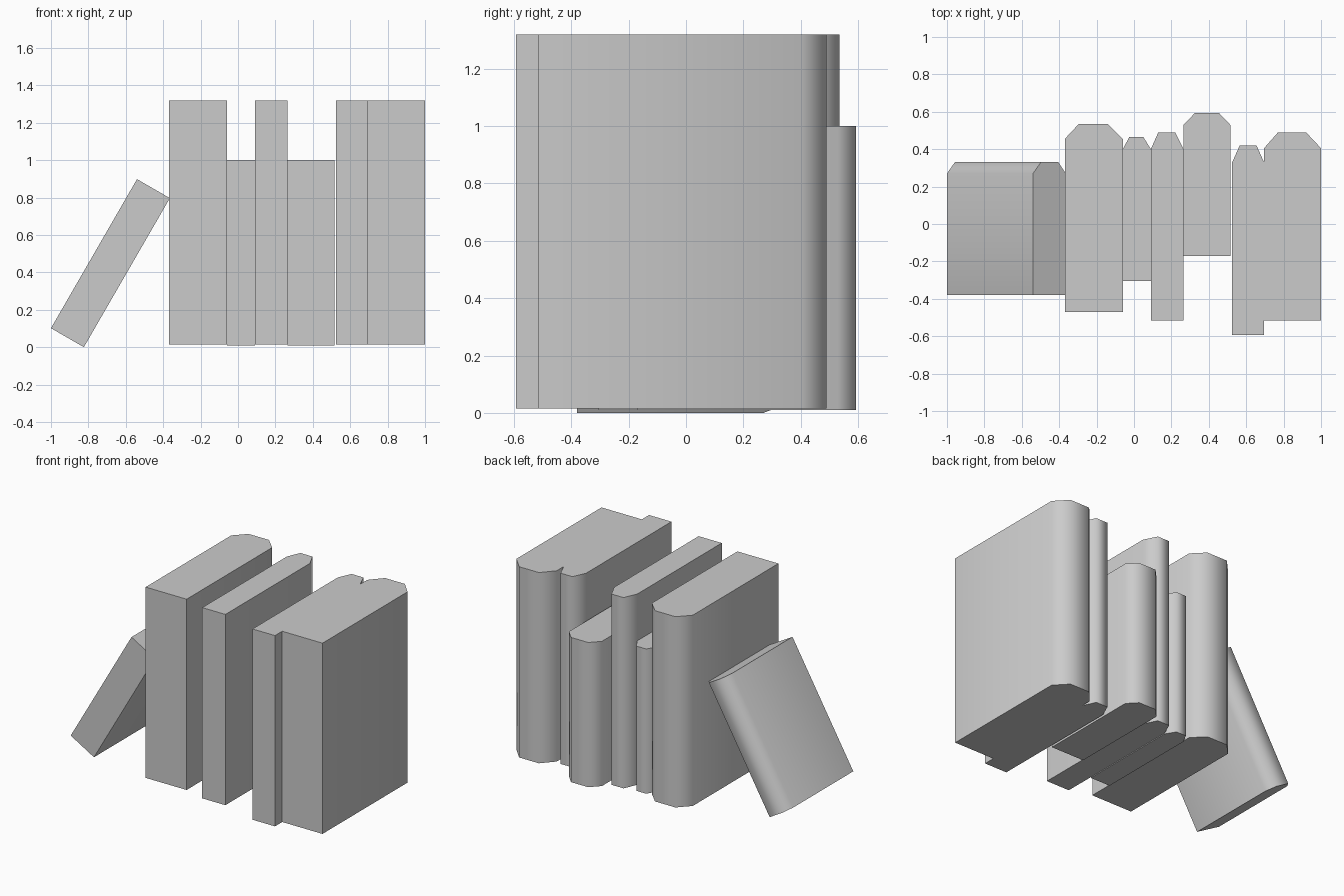
import bpy, bmesh, math

if "Cube" in bpy.data.objects:
    bpy.data.objects.remove(bpy.data.objects["Cube"])


def book(name, width, y_front, y_cover, y_spine, inset, height, loc, lean=0.0):
    """Upright prism: flat page block with a faceted, smooth-shaded spine at +y."""
    lo, hi = inset
    profile = [(0, y_front), (width, y_front), (width, y_cover),
               (hi, y_spine), (lo, y_spine), (0, y_cover)]
    bm = bmesh.new()
    base = bm.faces.new([bm.verts.new((x, y, 0)) for x, y in profile])
    top = bmesh.ops.extrude_face_region(bm, geom=[base])["geom"]
    bmesh.ops.translate(bm, vec=(0, 0, height),
                        verts=[v for v in top if isinstance(v, bmesh.types.BMVert)])
    bmesh.ops.recalc_face_normals(bm, faces=bm.faces)
    mesh = bpy.data.meshes.new(name)
    bm.to_mesh(mesh)
    bm.free()
    ob = bpy.data.objects.new(name, mesh)
    bpy.context.collection.objects.link(ob)
    ob.location = loc
    ob.rotation_euler.y = lean
    # Round the spine shading, keep the 90 degree edges sharp
    bpy.ops.object.select_all(action='DESELECT')
    ob.select_set(True)
    bpy.context.view_layer.objects.active = ob
    bpy.ops.object.shade_smooth_by_angle(angle=math.radians(70))
    return ob


# Upright books: x0, x1, front, cover end, spine, spine x0, spine x1, z0, z1
row = [
    (-0.37, -0.06, -0.47, 0.455, 0.535, -0.295, -0.14, 0.015, 1.32),
    (-0.06, 0.09, -0.305, 0.40, 0.465, -0.025, 0.05, 0.01, 1.00),
    (0.09, 0.265, -0.515, 0.40, 0.49, 0.13, 0.22, 0.015, 1.32),
    (0.265, 0.515, -0.17, 0.53, 0.593, 0.325, 0.455, 0.01, 1.00),
    (0.525, 0.695, -0.593, 0.33, 0.42, 0.565, 0.655, 0.015, 1.32),
    (0.695, 1.00, -0.515, 0.405, 0.49, 0.77, 0.92, 0.015, 1.32),
]
for i, (x0, x1, yf, yc, ys, s0, s1, z0, z1) in enumerate(row, 1):
    book(f"upright_book_{i}", x1 - x0, yf, yc, ys, (s0 - x0, s1 - x0),
         z1 - z0, (x0, 0, z0))

# Smaller book leaning against the row, tilted about its outer bottom edge
lean, t = math.radians(30), 0.203
book("leaning_book", t, -0.38, 0.27, 0.332, (0.05, 0.155), 0.92,
     (-1.0, 0, t * math.sin(lean)), lean)
